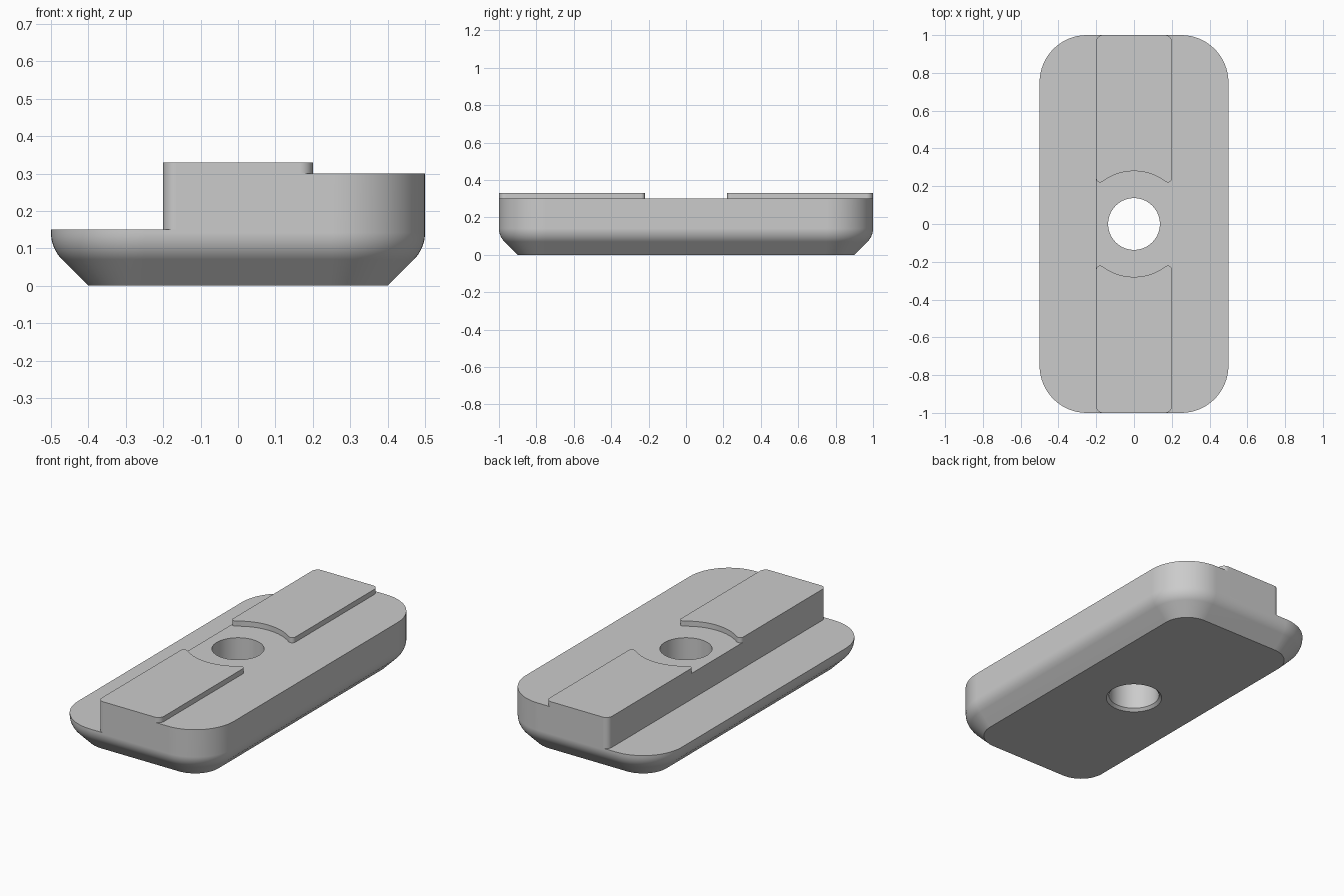
import bpy, bmesh
from math import sin, cos, pi, radians, sqrt, atan2

cube = bpy.data.objects.get("Cube")
if cube:
    bpy.data.objects.remove(cube, do_unlink=True)

grey = bpy.data.materials.new("plain_grey")
grey.use_nodes = True
colour = (0.6, 0.6, 0.6, 1)
grey.diffuse_color = colour
grey.node_tree.nodes["Principled BSDF"].inputs["Base Color"].default_value = colour

HALF_X, HALF_Y = 0.5, 1.0
CORNER, CHAMFER, FILLET = 0.25, 0.1, 0.1
LEDGE_Z, DECK_Z, PAD_Z = 0.15, 0.3, 0.33
RAIL, RAIL_CORNER = 0.2, 0.035
HOLE, HOLE_CHAMFER = 0.137, 0.015


def arc(cx, cy, r, start, end, steps):
    """Points on an arc, angles in radians."""
    angles = [start + (end - start) * i / steps for i in range(steps + 1)]
    return [(cx + r * cos(a), cy + r * sin(a)) for a in angles]


def rounded_outline(inset):
    """Rounded rectangle, offset inwards by inset."""
    cx, cy, points = HALF_X - CORNER, HALF_Y - CORNER, []
    for i, (sx, sy) in enumerate([(1, 1), (-1, 1), (-1, -1), (1, -1)]):
        points += arc(sx * cx, sy * cy, CORNER - inset, i * pi / 2, (i + 1) * pi / 2, 16)
    return points


def loft(name, rings):
    """Closed solid through a list of (outline, height) rings."""
    bm = bmesh.new()
    loops = [[bm.verts.new((x, y, z)) for x, y in pts] for pts, z in rings]
    for low, high in zip(loops, loops[1:]):
        for i in range(len(low)):
            j = (i + 1) % len(low)
            bm.faces.new((low[i], low[j], high[j], high[i]))
    bm.faces.new(loops[0][::-1])
    bm.faces.new(loops[-1])
    bmesh.ops.recalc_face_normals(bm, faces=bm.faces)
    mesh = bpy.data.meshes.new(name)
    bm.to_mesh(mesh)
    bm.free()
    mesh.materials.append(grey)
    obj = bpy.data.objects.new(name, mesh)
    bpy.context.collection.objects.link(obj)
    return obj


def activate(obj):
    bpy.ops.object.select_all(action='DESELECT')
    obj.select_set(True)
    bpy.context.view_layer.objects.active = obj


def cut(obj, cutter):
    activate(obj)
    mod = obj.modifiers.new("cut", 'BOOLEAN')
    mod.operation, mod.solver, mod.object = 'DIFFERENCE', 'EXACT', cutter
    bpy.ops.object.modifier_apply(modifier=mod.name)
    bpy.data.objects.remove(cutter, do_unlink=True)


def finish(obj):
    activate(obj)
    bpy.ops.object.shade_smooth_by_angle(angle=radians(30))
    mod = obj.modifiers.new("even_shading", 'WEIGHTED_NORMAL')
    mod.keep_sharp = True


# Body: chamfered foot blending through a fillet into vertical walls
tangent_z = CHAMFER + FILLET * (sqrt(2) - 1)
rings = [(rounded_outline(CHAMFER), 0)]
for i in range(9):
    a = pi / 4 * (1 - i / 8)
    rings.append((rounded_outline(FILLET * (1 - cos(a))), tangent_z - FILLET * sin(a)))
rings.append((rounded_outline(0), DECK_Z))
body = loft("body", rings)

# Low ledge along the right side, its wall rounded at both ends
edge = RAIL - RAIL_CORNER
end = HALF_Y - RAIL_CORNER
notch = [(-1, -1.2), (-edge, -1.2)]
notch += arc(-edge, -end, RAIL_CORNER, 1.5 * pi, pi, 8)
notch += arc(-edge, end, RAIL_CORNER, pi, pi / 2, 8)
notch += [(-edge, 1.2), (-1, 1.2)]
cut(body, loft("ledge_cutter", [(notch, LEDGE_Z), (notch, 0.5)]))

# Through hole with a chamfered lower rim
def circle(r):
    return arc(0, 0, r, 0, 2 * pi, 64)[:-1]


wide = HOLE + HOLE_CHAMFER
cut(body, loft("hole_cutter", [(circle(wide + 0.1), -0.1), (circle(wide), 0),
                               (circle(HOLE), HOLE_CHAMFER), (circle(HOLE), 0.5)]))
finish(body)

# Raised pads with a concave end around the hole
SWEEP, TIP = 0.28, 0.02
tip_x = RAIL - TIP
tip_y = sqrt((SWEEP + TIP) ** 2 - tip_x ** 2)
lean = atan2(tip_y, tip_x)
for name, side in (("back_pad", 1), ("front_pad", -1)):
    pad = arc(edge, end, RAIL_CORNER, 0, pi / 2, 8)
    pad += arc(-edge, end, RAIL_CORNER, pi / 2, pi, 8)
    pad += arc(-tip_x, tip_y, TIP, pi, 2 * pi - lean, 10)
    pad += arc(0, 0, SWEEP, pi - lean, lean, 24)[1:-1]
    pad += arc(tip_x, tip_y, TIP, pi + lean, 2 * pi, 10)
    pad = [(x, y * side) for x, y in pad]
    finish(loft(name, [(pad, DECK_Z), (pad, PAD_Z)]))
